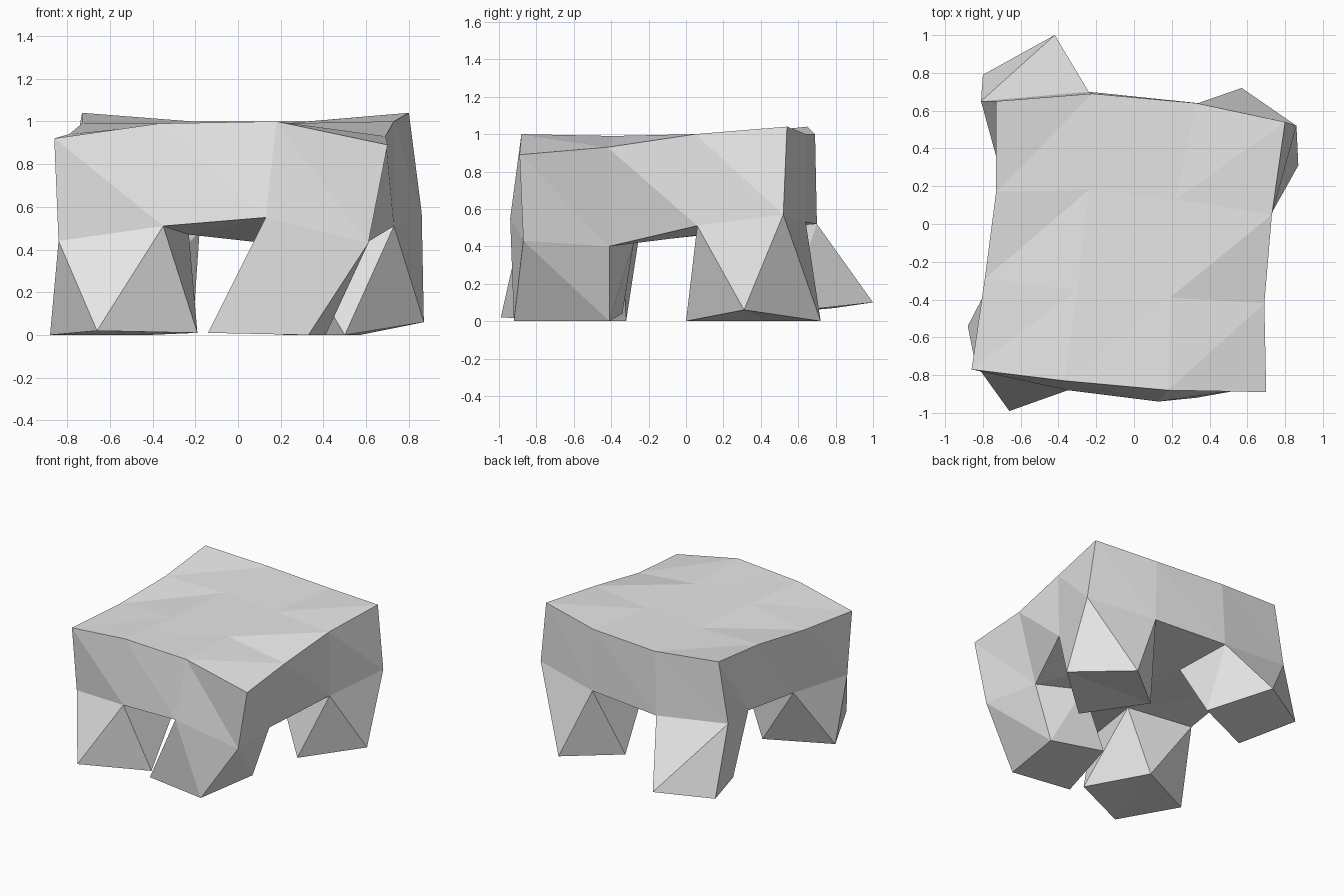
import bpy
import bmesh

default_cube = bpy.data.objects.get("Cube")
if default_cube:
    bpy.data.objects.remove(default_cube, do_unlink=True)

# Single pale grey for the whole table
GREY = (0.8, 0.8, 0.8, 1)
material = bpy.data.materials.new("pale_grey")
material.use_nodes = True
material.diffuse_color = GREY
material.node_tree.nodes["Principled BSDF"].inputs["Base Color"].default_value = GREY

# Uneven control grids, four points per row, from front to back
TOP_ROWS = [
    [(-.86, -.77, .92), (-.37, -.83, .99), (.18, -.88, 1), (.7, -.89, .89)],
    [(-.79, -.29, .94), (-.3, -.35, .99), (.19, -.39, .99), (.69, -.42, .93)],
    [(-.73, .17, .99), (-.24, .18, .99), (.22, .13, .99), (.73, .05, 1)],
    [(-.73, .65, 1.04), (-.22, .69, 1), (.33, .64, 1), (.8, .54, 1.04)],
]
UNDER_ROWS = [
    [(-.84, -.74, .44), (-.35, -.88, .51), (.13, -.94, .55), (.61, -.87, .43)],
    [(-.73, -.25, .46), (-.23, -.34, .47), (.22, -.28, .42), (.55, -.41, .4)],
    [(-.7, .25, .51), (-.18, .28, .48), (.22, .15, .47), (.73, .06, .51)],
    [(-.81, .65, .59), (-.24, .7, .52), (.34, .64, .53), (.86, .52, .57)],
]

# Twisted feet: the grid cell (row, column) each leg hangs from and its sole
FEET = {
    "front_right_leg": (0, 0, [(-.66, -.99, .02), (-.19, -.77, .01), (-.42, -.32, 0), (-.88, -.54, 0)]),
    "front_left_leg": (0, 2, [(-.14, -.86, .01), (.33, -.92, 0), (.41, -.41, 0), (-.01, -.34, .04)]),
    "back_left_leg": (2, 2, [(.5, 0, 0), (.87, .31, .06), (.57, .72, 0), (.21, .43, 0)]),
    "back_right_leg": (2, 0, [(-.65, .36, .03), (-.21, .54, .05), (-.42, 1, .1), (-.8, .79, .07)]),
}
LAST = len(TOP_ROWS) - 1


def cell(grid, row, col):
    """Corners of one grid cell, counter-clockwise from above."""
    return [grid[row][col], grid[row][col + 1],
            grid[row + 1][col + 1], grid[row + 1][col]]


def border(grid):
    """Outer loop of a grid, counter-clockwise from above."""
    right_side = [row[LAST] for row in grid[1:LAST]]
    left_side = [row[0] for row in grid[1:LAST]]
    return grid[0] + right_side + grid[LAST][::-1] + left_side[::-1]


def add_quads(bm, quads):
    return [bm.faces.new([bm.verts.new(point) for point in quad]) for quad in quads]


def band(upper, lower):
    """Quads joining an upper loop to a lower loop with outward normals."""
    count = len(upper)
    return [(upper[i], lower[i], lower[(i + 1) % count], upper[(i + 1) % count])
            for i in range(count)]


def finish(name, bm, split):
    """Weld, split quads into flat facets and store as an object."""
    bmesh.ops.remove_doubles(bm, verts=bm.verts, dist=0.0001)
    bmesh.ops.triangulate(bm, faces=bm.faces, quad_method=split)
    mesh = bpy.data.meshes.new(name)
    bm.to_mesh(mesh)
    bm.free()
    mesh.materials.append(material)
    obj = bpy.data.objects.new(name, mesh)
    bpy.context.collection.objects.link(obj)
    return obj


# Thick top: upper surface, apron band, and underside without the leg cells
slab = bmesh.new()
leg_cells = {(row, col) for row, col, sole in FEET.values()}
for row in range(LAST):
    for col in range(LAST):
        add_quads(slab, [cell(TOP_ROWS, row, col)])
        if (row, col) not in leg_cells:
            add_quads(slab, [cell(UNDER_ROWS, row, col)[::-1]])
add_quads(slab, band(border(TOP_ROWS), border(UNDER_ROWS)))
finish("table_top", slab, 'FIXED')

# Legs: four faceted sides and a sole
for name, (row, col, sole) in FEET.items():
    leg = bmesh.new()
    add_quads(leg, band(cell(UNDER_ROWS, row, col), sole))
    add_quads(leg, [sole[::-1]])
    finish(name, leg, 'SHORT_EDGE')
